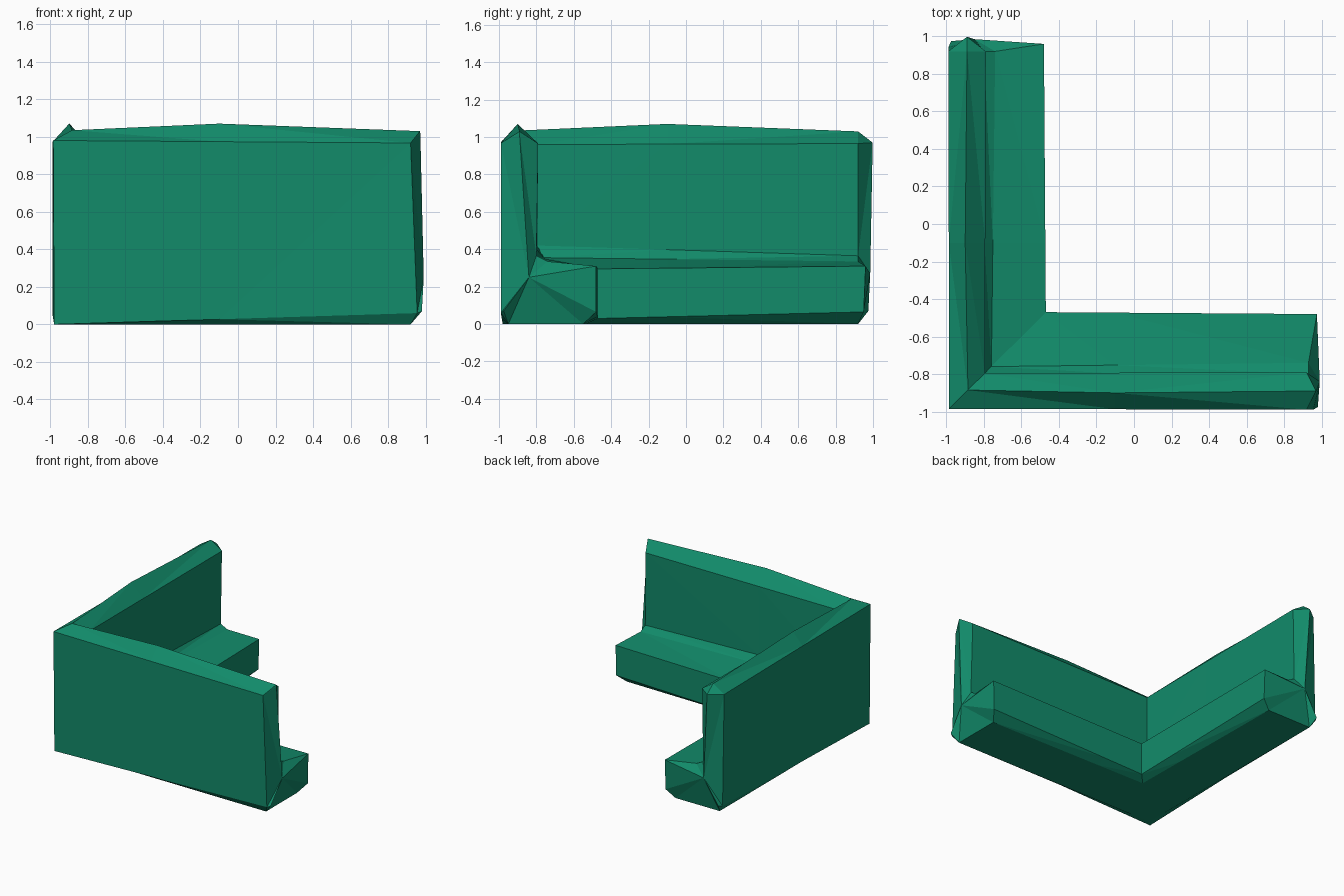
import bpy, bmesh
from mathutils import Vector

if "Cube" in bpy.data.objects:
    bpy.data.objects.remove(bpy.data.objects["Cube"])

green = bpy.data.materials.new("bench green")
green.diffuse_color = (0.006, 0.26, 0.145, 1)
green.use_nodes = True
green.node_tree.nodes["Principled BSDF"].inputs["Base Color"].default_value = green.diffuse_color

# Cross-section (across, height): outer foot, outer top, ridge, inner top,
# wall foot, seat back, seat front top, seat front foot, underside front, underside back
corner = [(-.98, 0), (-.985, .98), (-.885, 1.035), (-.795, .96), (-.795, .42),
          (-.76, .355), (-.47, .295), (-.47, .03), (-.53, 0), (-.94, 0)]
end = [(-.99, .06), (-.99, .967), (-.89, 1.03), (-.79, .965), (-.80, .365),
       (-.74, .335), (-.48, .31), (-.48, .065), (-.55, 0), (-.95, 0)]
# How far each cross-section point reaches along its arm
reach_right = [.955, .92, .97, .92, .93, .93, .975, .97, .92, .92]
reach_left = [.94, .92, .92, .92, .92, .92, .96, .95, .92, .92]

bm = bmesh.new()
corner_ring = [bm.verts.new((d, d, z)) for d, z in corner]


def build_arm(reach, tip_top, tip_low, swap):
    def vert(along, across, z):
        return bm.verts.new((across, along, z) if swap else (along, across, z))

    # Middle ring with the raised ridge, then the outer ring
    mid = []
    for (d0, z0), (d1, z1), r in zip(corner, end, reach):
        f = (-.1 - d0) / (r - d0)
        mid.append([-.1, d0 + (d1 - d0) * f, z0 + (z1 - z0) * f])
    mid[2][1:] = -.9, 1.07
    mid_ring = [vert(*p) for p in mid]
    end_ring = [vert(r, d, z) for (d, z), r in zip(end, reach)]
    n = len(corner)
    for a, b in ((corner_ring, mid_ring), (mid_ring, end_ring)):
        for i in range(n):
            j = (i + 1) % n
            bm.faces.new((a[i], a[j], b[j], b[i]))

    # Pointed end cap: creased wall end above, fan over the seat end below
    top, low = vert(*tip_top), vert(*tip_low)
    heel = vert(tip_low[0] - .01, -.975, .07)
    e = end_ring
    for f in ((e[1], e[2], top), (e[2], e[3], top),
              (e[0], e[1], top, low), (e[3], e[4], low, top),
              (e[9], e[0], heel), (e[0], low, heel), (e[9], heel, low)):
        bm.faces.new(f)
    for i in range(4, 9):
        bm.faces.new((e[i], e[i + 1], low))


build_arm(reach_right, (.972, -.89, 1.015), (.99, -.84, .25), False)
build_arm(reach_left, (.998, -.89, .97), (.985, -.85, .27), True)

# Flat facets
bmesh.ops.triangulate(bm, faces=[f for f in bm.faces if len(f.verts) > 3])
bmesh.ops.recalc_face_normals(bm, faces=bm.faces)
mesh = bpy.data.meshes.new("corner_bench")
bm.to_mesh(mesh)
bm.free()
mesh.materials.append(green)
bench = bpy.data.objects.new("corner_bench", mesh)
bpy.context.collection.objects.link(bench)
